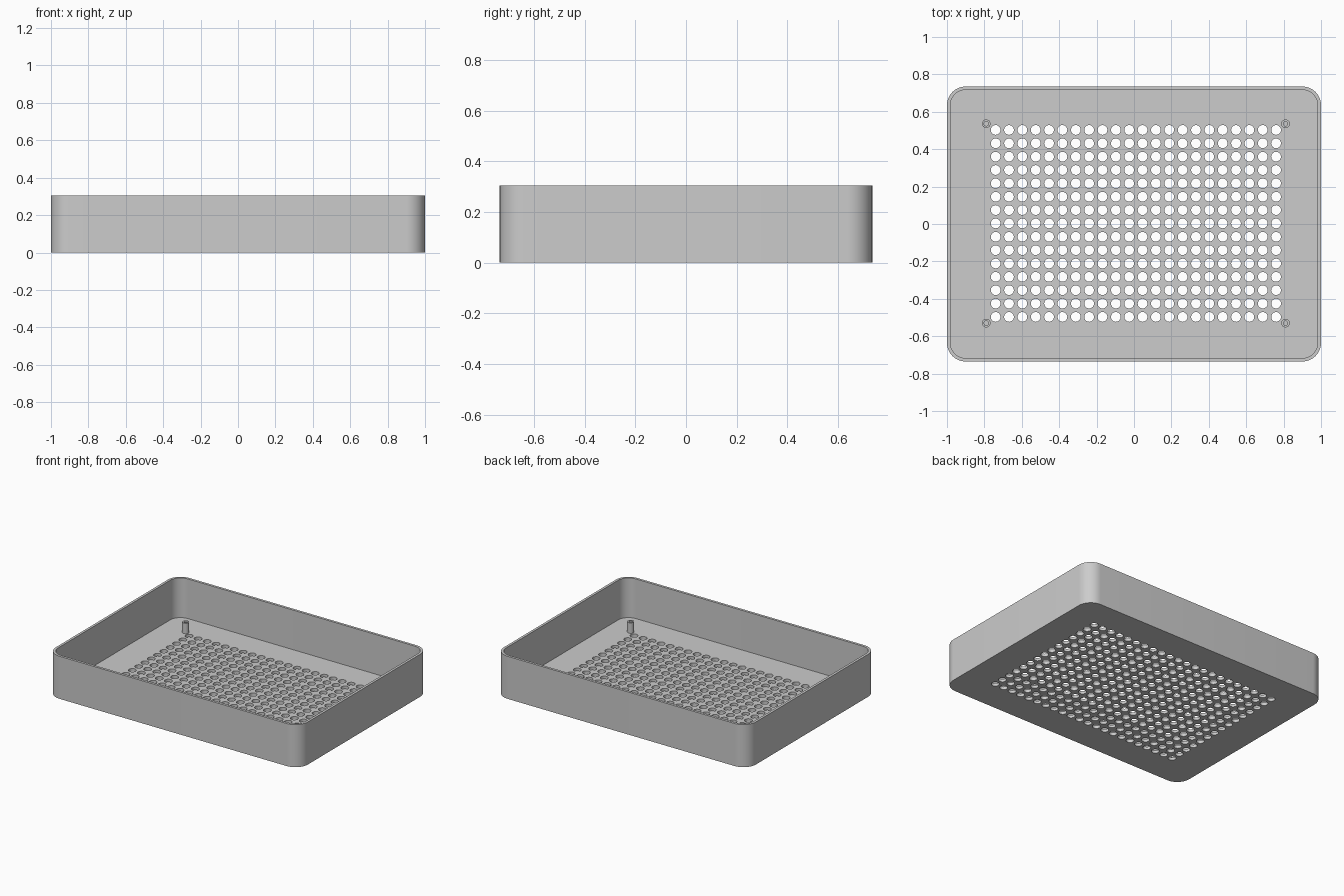
import bpy, bmesh, math

if "Cube" in bpy.data.objects:
    bpy.data.objects.remove(bpy.data.objects["Cube"])

W, D, H = 1.0, 0.735, 0.305          # half width, half depth, height
WALL, FLOOR, RADIUS = 0.018, 0.021, 0.10
PITCH, COLS, ROWS = 0.0714, 22, 15
CX, CY = 0.01, 0.003                 # centre of the hole pattern

grey = bpy.data.materials.new("light grey plastic")
grey.diffuse_color = (0.604, 0.604, 0.604, 1)
grey.use_nodes = True
grey.node_tree.nodes["Principled BSDF"].inputs["Base Color"].default_value = grey.diffuse_color


def make_object(name, bm):
    bmesh.ops.recalc_face_normals(bm, faces=bm.faces)
    mesh = bpy.data.meshes.new(name)
    bm.to_mesh(mesh)
    bm.free()
    mesh.materials.append(grey)
    obj = bpy.data.objects.new(name, mesh)
    bpy.context.collection.objects.link(obj)
    return obj


def rounded_loop(hx, hy, r, steps=12):
    pts = []
    for i, (sx, sy) in enumerate([(1, 1), (-1, 1), (-1, -1), (1, -1)]):
        for k in range(steps + 1):
            a = math.pi / 2 * (i + k / steps)
            pts.append((sx * (hx - r) + r * math.cos(a),
                        sy * (hy - r) + r * math.sin(a)))
    return pts


def circle(r, n=24):
    return [(r * math.cos(2 * math.pi * k / n), r * math.sin(2 * math.pi * k / n))
            for k in range(n)]


def skin(bm, rings, offset=(0, 0)):
    """Join matching outlines at given heights and cap both ends."""
    loops = [[bm.verts.new((x + offset[0], y + offset[1], z)) for x, y in pts]
             for pts, z in rings]
    for a, b in zip(loops, loops[1:]):
        for i in range(len(a)):
            j = (i + 1) % len(a)
            bm.faces.new((a[i], a[j], b[j], b[i]))
    bm.faces.new(loops[0])
    bm.faces.new(loops[-1])


def smooth(obj):
    bpy.ops.object.select_all(action='DESELECT')
    obj.select_set(True)
    bpy.context.view_layer.objects.active = obj
    bpy.ops.object.shade_smooth_by_angle(angle=math.radians(30))


# Tray: outer wall, rim, inner wall and floor
outer = rounded_loop(W, D, RADIUS)
inner = rounded_loop(W - WALL, D - WALL, RADIUS - WALL)
bm = bmesh.new()
skin(bm, [(outer, 0), (outer, H), (inner, H), (inner, FLOOR)])
tray = make_object("tray", bm)

# Grid of drain holes through the floor
bm = bmesh.new()
for c in range(COLS):
    for r in range(ROWS):
        skin(bm, [(circle(0.026), -0.05), (circle(0.026), 0.06)],
             (CX + (c - (COLS - 1) / 2) * PITCH, CY + (r - (ROWS - 1) / 2) * PITCH))
cutter = make_object("hole_cutter", bm)
cutter.hide_render = True
mod = tray.modifiers.new("holes", 'BOOLEAN')
mod.operation, mod.solver, mod.object = 'DIFFERENCE', 'EXACT', cutter
bpy.context.view_layer.objects.active = tray
bpy.ops.object.modifier_apply(modifier=mod.name)
bpy.data.objects.remove(cutter)
smooth(tray)

# Four hollow standoffs around the hole grid
bm = bmesh.new()
for sx in (-1, 1):
    for sy in (-1, 1):
        skin(bm, [(circle(0.023), FLOOR - 0.005), (circle(0.023), FLOOR + 0.075),
                  (circle(0.012), FLOOR + 0.075), (circle(0.012), FLOOR + 0.002)],
             (CX + sx * 0.80, CY + sy * 0.533))
smooth(make_object("standoffs", bm))
